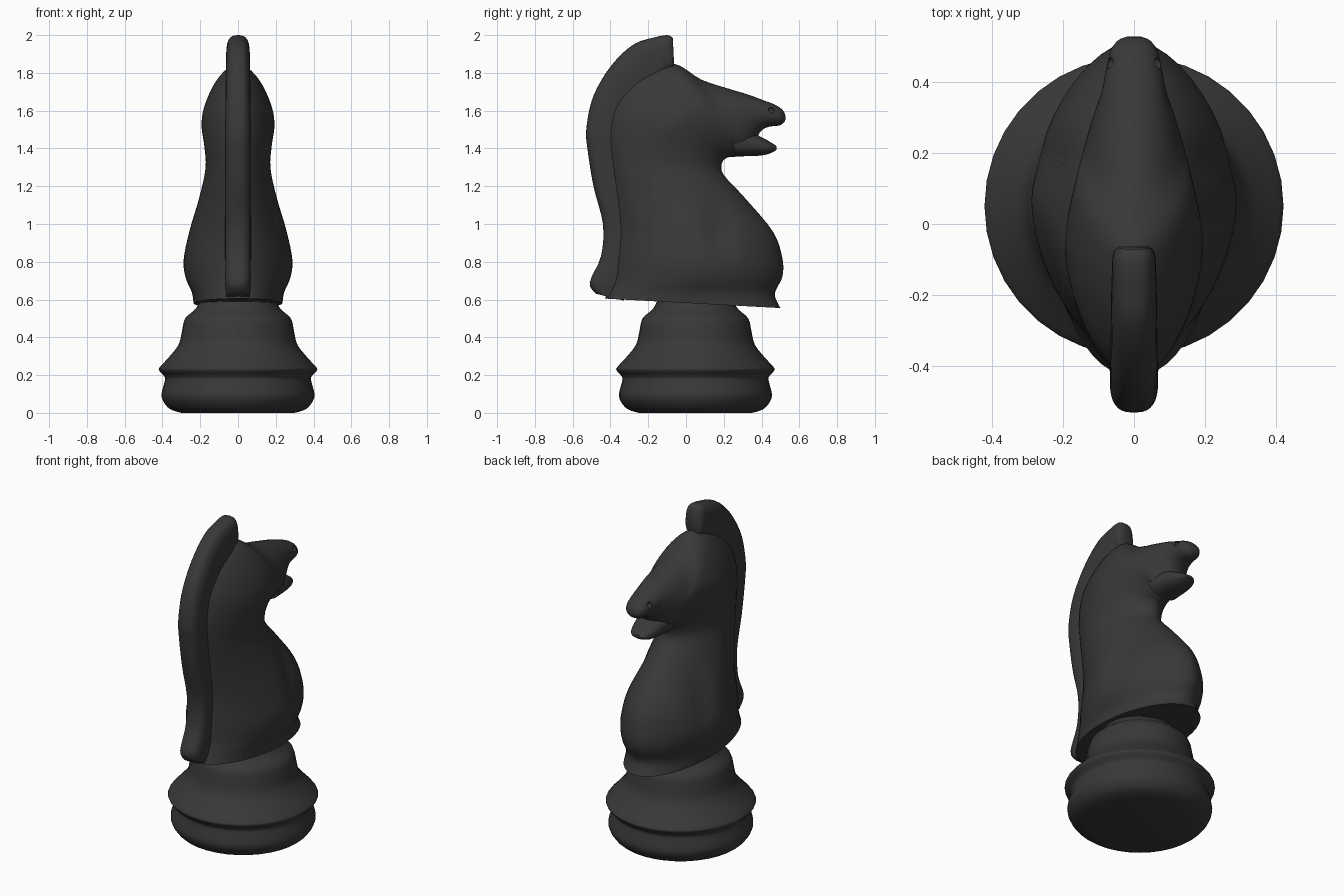
import bpy, bmesh, math
from mathutils import Vector

mat = bpy.data.materials.new("dark_finish")
mat.diffuse_color = (0.04, 0.04, 0.04, 1)


def catmull(p0, p1, p2, p3, t):
    return 0.5 * (2 * p1 + (p2 - p0) * t + (2 * p0 - 5 * p1 + 4 * p2 - p3) * t * t
                  + (3 * p1 - p0 - 3 * p2 + p3) * t ** 3)


def power(v, n):
    return math.copysign(abs(v) ** (2 / n), v)


def loft(name, sections, sides=40, steps=4, angle=50, shape=None):
    """Skin oval sections: y, z of one edge, y, z of the opposite edge, half width, fullness."""
    s = [Vector(q) for q in sections]
    rows = []
    for i in range(len(s) - 1):
        a, d = s[max(i - 1, 0)], s[min(i + 2, len(s) - 1)]
        rows += [catmull(a, s[i], s[i + 1], d, k / steps) for k in range(steps)]
    rows.append(s[-1])
    bm = bmesh.new()
    rings = []
    for r in rows:
        a, b = Vector((0, r[0], r[1])), Vector((0, r[2], r[3]))
        ring = []
        for k in range(sides):
            t = 2 * math.pi * k / sides
            p = (a + b) / 2 + (a - b) / 2 * power(math.cos(t), r[5])
            p.x = r[4] * power(math.sin(t), r[5])
            if shape:
                shape(p)
            ring.append(bm.verts.new(p))
        rings.append(ring)
    for u, v in zip(rings, rings[1:]):
        for k in range(sides):
            j = (k + 1) % sides
            bm.faces.new((u[k], u[j], v[j], v[k]))
    bm.faces.new(rings[0])
    bm.faces.new(rings[-1])
    bmesh.ops.recalc_face_normals(bm, faces=bm.faces)
    me = bpy.data.meshes.new(name)
    bm.to_mesh(me)
    bm.free()
    ob = bpy.data.objects.new(name, me)
    bpy.context.collection.objects.link(ob)
    me.materials.append(mat)
    bpy.ops.object.select_all(action='DESELECT')
    ob.select_set(True)
    bpy.context.view_layer.objects.active = ob
    bpy.ops.object.shade_smooth_by_angle(angle=math.radians(angle))
    return ob


def shoulder_groove(p):
    # shallow vertical hollow on each side of the chest
    d = ((p.y - 0.18) / 0.06) ** 2 + ((p.z - 0.98) / 0.15) ** 2
    p.x *= 1 - 0.12 * math.exp(-d)


# Turned base
profile = [(0.30, 0.0), (0.36, 0.02), (0.395, 0.06), (0.405, 0.10), (0.39, 0.16),
           (0.388, 0.19), (0.418, 0.225), (0.412, 0.245), (0.37, 0.29), (0.315, 0.36),
           (0.297, 0.43), (0.28, 0.50), (0.225, 0.55), (0.20, 0.60)]
loft("base", [(0.05 - r, z, 0.05 + r, z, r, 2) for r, z in profile],
     sides=36, steps=3, angle=70)

# Chest, neck and head as one sweep from the collar to the muzzle
head = loft("neck_and_head", [
    (-0.43, 0.605, 0.50, 0.555, 0.235, 2.0),
    (-0.41, 0.65, 0.47, 0.63, 0.245, 1.9),
    (-0.39, 0.71, 0.51, 0.72, 0.277, 1.75),
    (-0.38, 0.80, 0.51, 0.82, 0.288, 1.7),
    (-0.37, 0.96, 0.46, 0.96, 0.258, 1.7),
    (-0.39, 1.14, 0.31, 1.14, 0.205, 1.75),
    (-0.42, 1.33, 0.20, 1.26, 0.172, 1.8),
    (-0.43, 1.50, 0.19, 1.32, 0.178, 1.75),
    (-0.39, 1.66, 0.215, 1.35, 0.192, 1.6),
    (-0.25, 1.80, 0.25, 1.355, 0.188, 1.55),
    (-0.07, 1.85, 0.29, 1.36, 0.165, 1.65),
    (0.08, 1.765, 0.335, 1.37, 0.14, 1.8),
    (0.23, 1.715, 0.375, 1.455, 0.112, 2.0),
    (0.33, 1.685, 0.40, 1.495, 0.092, 2.1),
    (0.41, 1.655, 0.44, 1.515, 0.08, 2.1),
    (0.475, 1.63, 0.495, 1.522, 0.066, 2.1),
    (0.51, 1.605, 0.52, 1.54, 0.045, 2),
    (0.525, 1.58, 0.527, 1.555, 0.02, 2),
], sides=48, shape=shoulder_groove)

# Nostrils
for side in (-1, 1):
    bpy.ops.mesh.primitive_uv_sphere_add(segments=16, ring_count=10, radius=0.018,
                                         location=(side * 0.062, 0.45, 1.60))
    cutter = bpy.context.object
    cutter.name = "nostril_cutter"
    cutter.hide_render = True
    cutter.hide_set(True)
    mod = head.modifiers.new("nostril", 'BOOLEAN')
    mod.operation = 'DIFFERENCE'
    mod.object = cutter

# Lower jaw
loft("lower_jaw", [
    (0.24, 1.50, 0.26, 1.358, 0.10, 2.2),
    (0.34, 1.485, 0.36, 1.36, 0.09, 2.2),
    (0.395, 1.462, 0.415, 1.365, 0.078, 2.2),
    (0.445, 1.435, 0.455, 1.378, 0.06, 2.2),
    (0.48, 1.412, 0.48, 1.393, 0.03, 2),
], sides=32)

# Upright mane ridge rising to the forelock
mane = [
    (-0.475, 0.63, -0.33, 0.595, 0.06),
    (-0.51, 0.69, -0.30, 0.68, 0.068),
    (-0.45, 0.83, -0.28, 0.83, 0.068),
    (-0.44, 1.00, -0.28, 1.00, 0.068),
    (-0.49, 1.20, -0.30, 1.20, 0.068),
    (-0.522, 1.40, -0.33, 1.40, 0.068),
    (-0.528, 1.50, -0.33, 1.48, 0.068),
    (-0.50, 1.65, -0.30, 1.57, 0.067),
    (-0.44, 1.775, -0.25, 1.65, 0.066),
    (-0.36, 1.88, -0.18, 1.71, 0.065),
    (-0.27, 1.955, -0.12, 1.76, 0.064),
    (-0.18, 1.985, -0.09, 1.81, 0.062),
    (-0.10, 2.00, -0.07, 1.82, 0.059),
    (-0.07, 1.985, -0.062, 1.83, 0.045),
]
loft("mane", [m + (2.8,) for m in mane], sides=32)
